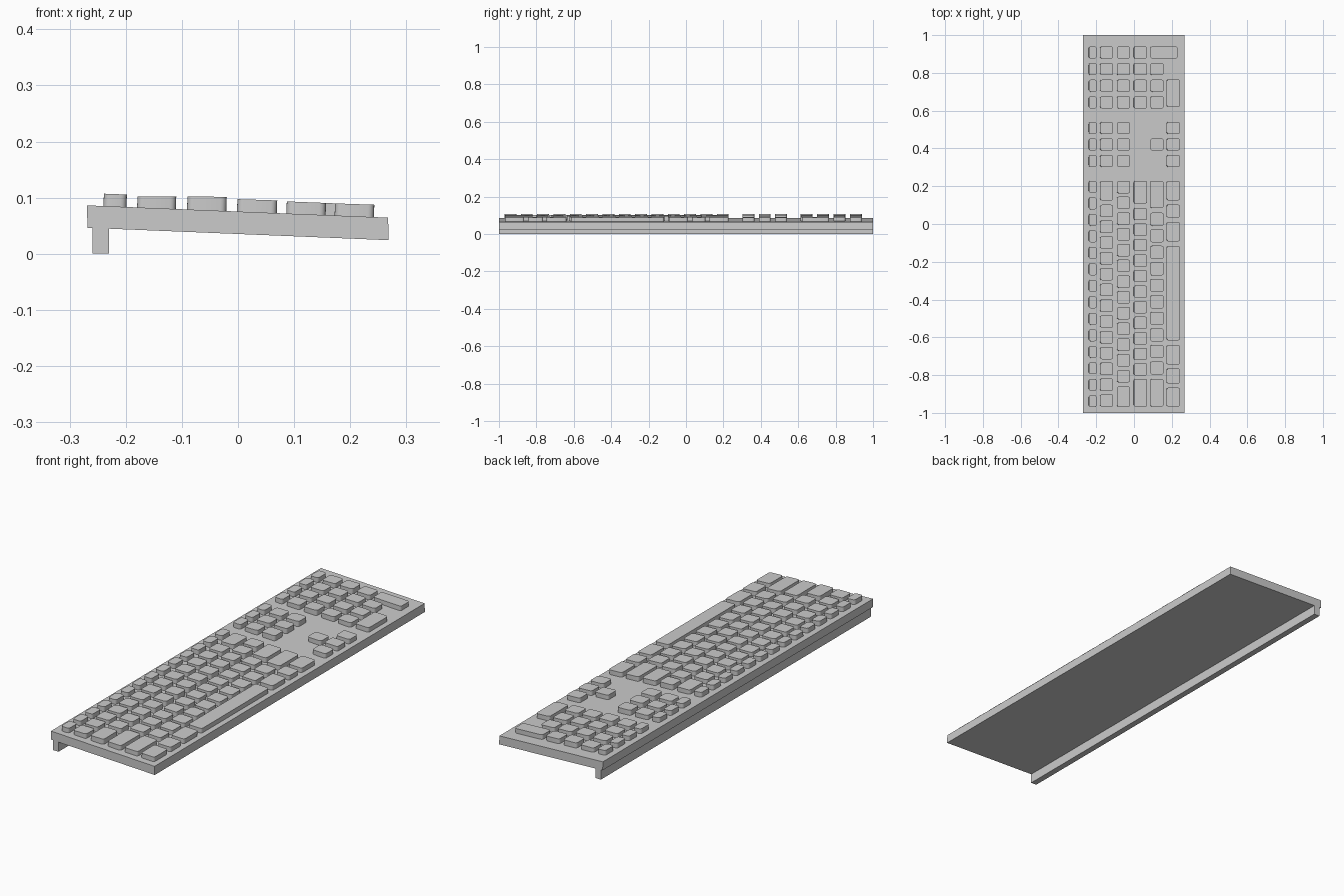
import bpy, bmesh, math

if "Cube" in bpy.data.objects:
    bpy.data.objects.remove(bpy.data.objects["Cube"])

SLOPE = -0.0409           # tilt of the case, dz/dx
TOP_MID = 0.0752          # height of the case top at x = 0


def case_top(x):
    return TOP_MID + SLOPE * x


def make_object(name, bm, smooth=False):
    bmesh.ops.recalc_face_normals(bm, faces=bm.faces)
    me = bpy.data.meshes.new(name)
    bm.to_mesh(me)
    bm.free()
    ob = bpy.data.objects.new(name, me)
    bpy.context.collection.objects.link(ob)
    if smooth:
        bpy.context.view_layer.objects.active = ob
        ob.select_set(True)
        bpy.ops.object.shade_smooth_by_angle(angle=math.radians(35))
        ob.select_set(False)
    return ob


def extruded_profile(name, profile, y0, y1):
    """Prism along y from an x,z outline."""
    bm = bmesh.new()
    a = [bm.verts.new((x, y0, z)) for x, z in profile]
    b = [bm.verts.new((x, y1, z)) for x, z in profile]
    bm.faces.new(a)
    bm.faces.new(b[::-1])
    n = len(a)
    for i in range(n):
        bm.faces.new((a[i], a[(i + 1) % n], b[(i + 1) % n], b[i]))
    return make_object(name, bm)


def rounded_rect(x0, x1, y0, y1, r=0.011, seg=4):
    pts = []
    corners = [(x1 - r, y1 - r), (x0 + r, y1 - r), (x0 + r, y0 + r), (x1 - r, y0 + r)]
    for k, (cx, cy) in enumerate(corners):
        for i in range(seg + 1):
            t = math.pi / 2 * (k + i / seg)
            pts.append((cx + r * math.cos(t), cy + r * math.sin(t)))
    return pts


def add_key(bm, x0, x1, y0, y1, z_left, z_right):
    """Rounded keycap standing on the case with a slightly tilted flat top."""
    pts = rounded_rect(x0, x1, y0, y1)
    low = [bm.verts.new((x, y, case_top(x) - 0.003)) for x, y in pts]
    top = [bm.verts.new((x + 0.001, y, z_left + (z_right - z_left) * (x - x0) / (x1 - x0)))
           for x, y in pts]
    n = len(pts)
    bm.faces.new(top)
    bm.faces.new(low[::-1])
    for i in range(n):
        bm.faces.new((low[i], low[(i + 1) % n], top[(i + 1) % n], top[i]))


def run(start, end, count, gap=0.018):
    """Evenly spaced key spans filling start..end along y."""
    size = (end - start - gap * (count - 1)) / count
    return [(start + i * (size + gap), start + i * (size + gap) + size) for i in range(count)]


# Tilted case and the rear foot bar
extruded_profile("case", [(-0.268, 0.0462), (-0.2695, 0.0862), (0.2675, 0.0643), (0.2685, 0.0242)], -1, 1)
extruded_profile("rear_foot", [(-0.259, 0), (-0.23, 0), (-0.23, 0.0455), (-0.259, 0.047)], -1, 1)

# Key block spans shared between rows
pad = run(0.612, 0.94, 4, 0.024)
nav = run(0.302, 0.54, 3, 0.024)

# Each row: x range, top height at its rear and front edge, key spans along y
rows = {
    "function_row_keys": (-0.240, -0.199, 0.107, 0.1055,
                          run(-0.97, 0.228, 14, 0.024) + nav + pad),
    "number_row_keys": (-0.180, -0.111, 0.1023, 0.1017,
                        run(-0.967, 0.102, 13) + [(0.125, 0.228)] + nav + pad),
    "upper_letter_row_keys": (-0.091, -0.021, 0.1023, 0.1012,
                              [(-0.967, -0.86)] + run(-0.838, 0.228, 13) + nav + pad),
    "home_row_keys": (-0.002, 0.069, 0.0973, 0.0950,
                      [(-0.967, -0.82)] + run(-0.802, 0.085, 11) + [(0.108, 0.228)] + pad),
    "lower_letter_row_keys": (0.086, 0.156, 0.0932, 0.0905,
                              [(-0.967, -0.82)] + run(-0.797, 0.06, 10) + [(0.084, 0.228)]
                              + [nav[1]] + pad[:3]),
    "bottom_row_keys": (0.172, 0.242, 0.0897, 0.0873,
                        [(-0.967, -0.866), (-0.845, -0.765), (-0.745, -0.64), (-0.616, -0.117),
                         (-0.092, 0.011), (0.033, 0.103), (0.125, 0.228)]
                        + nav + [(pad[0][0], pad[1][1]), pad[2]]),
}
rows["bottom_row_keys"][4].pop()          # single pad key removed: covered by tall keys below
rows["bottom_row_keys"][4].pop()

for name, (x0, x1, zl, zr, spans) in rows.items():
    bm = bmesh.new()
    for y0, y1 in spans:
        add_key(bm, x0, x1, y0, y1, zl, zr)
    make_object(name, bm, smooth=True)

# Long number pad keys: one across two rows, one along the bottom row
bm = bmesh.new()
add_key(bm, 0.086, 0.23, *pad[3], 0.0932, 0.0875)
add_key(bm, 0.172, 0.242, 0.62, 0.765, 0.0897, 0.0873)
make_object("long_pad_keys", bm, smooth=True)
